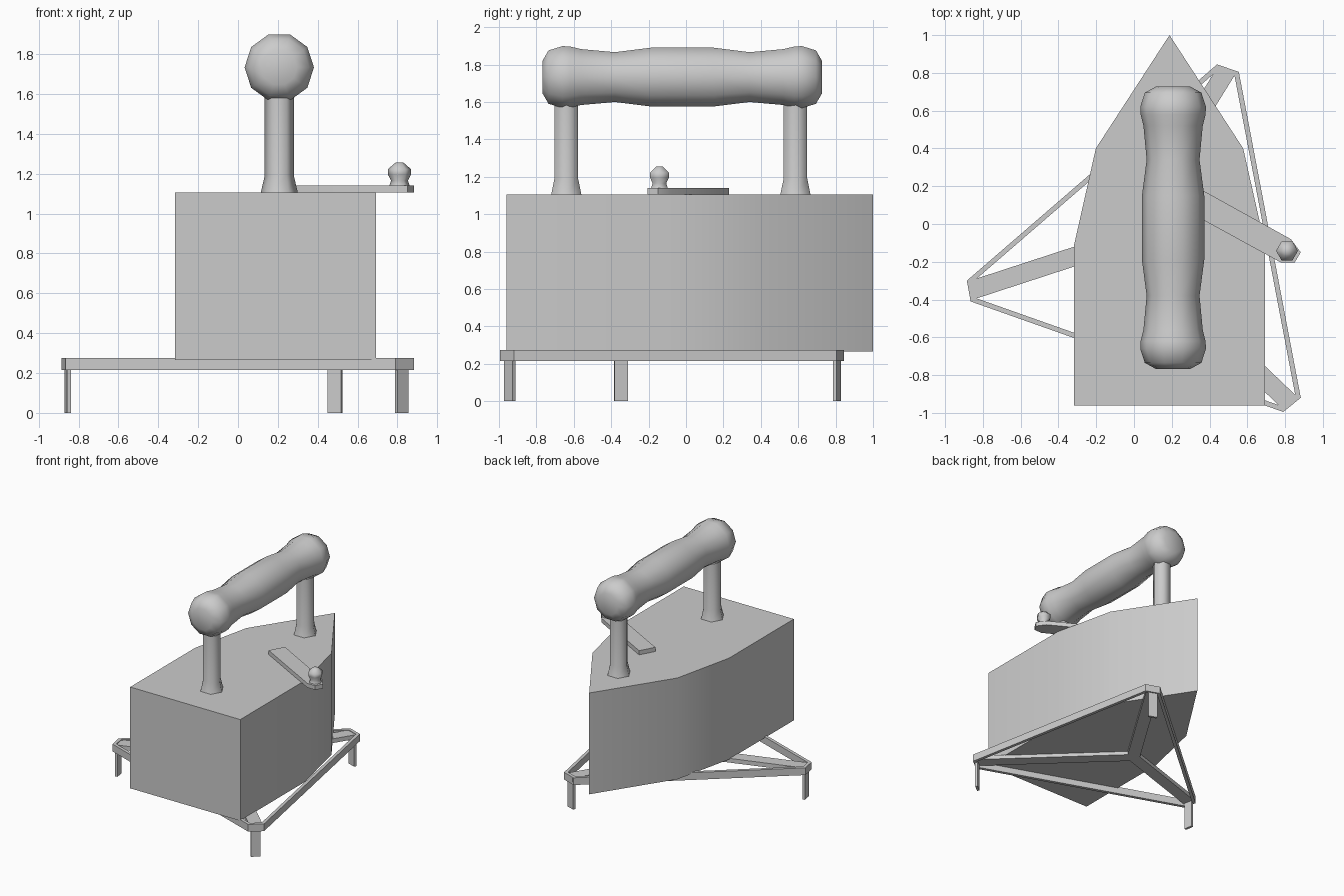
import bpy
import bmesh
from math import cos, sin, radians, tau
from mathutils import Vector, Matrix

if "Cube" in bpy.data.objects:
    bpy.data.objects.remove(bpy.data.objects["Cube"])


def finish(name, bm, angle):
    bmesh.ops.recalc_face_normals(bm, faces=bm.faces)
    me = bpy.data.meshes.new(name)
    bm.to_mesh(me)
    bm.free()
    ob = bpy.data.objects.new(name, me)
    bpy.context.collection.objects.link(ob)
    bpy.ops.object.select_all(action='DESELECT')
    ob.select_set(True)
    bpy.context.view_layer.objects.active = ob
    bpy.ops.object.shade_smooth_by_angle(angle=radians(angle))
    return ob


def prism(name, outline, z0, z1, angle=30):
    bm = bmesh.new()
    low, high = [[bm.verts.new((x, y, z)) for x, y in outline] for z in (z0, z1)]
    n = len(outline)
    bm.faces.new(low)
    bm.faces.new(high)
    for i in range(n):
        j = (i + 1) % n
        bm.faces.new((low[i], low[j], high[j], high[i]))
    return finish(name, bm, angle)


def turned(name, profile, sides, matrix, angle=65):
    """Closed lathe; profile is (radius, height) along local z."""
    bm = bmesh.new()
    rings = [[bm.verts.new((r * cos(tau * i / sides), r * sin(tau * i / sides), h))
              for i in range(sides)] for r, h in profile]
    for a, b in zip(rings, rings[1:]):
        for i in range(sides):
            j = (i + 1) % sides
            bm.faces.new((a[i], a[j], b[j], b[i]))
    bm.faces.new(rings[0])
    bm.faces.new(rings[-1])
    bm.transform(matrix)
    return finish(name, bm, angle)


def strip(a, b, width):
    """Outline of a straight flat bar from a to b."""
    d = (b - a).normalized()
    side = Vector((-d.y, d.x)) * width / 2
    return [a - side, b - side, b + side, a + side]


# Iron body, symmetric about its long axis
CX = 0.188
half = [(0.39, 0.40), (0.505, -0.11), (0.505, -0.96)]
outline = [(CX, 1.0)] + [(CX + x, y) for x, y in half]
outline += [(CX - x, y) for x, y in reversed(half)]
prism("iron_body", outline, 0.265, 1.105)

# Grip, turned along y
HX = 0.207
grip = [(0.09, -0.768), (0.15, -0.735), (0.174, -0.66), (0.172, -0.62), (0.157, -0.56),
        (0.14, -0.38), (0.165, -0.19), (0.165, 0.15), (0.14, 0.34), (0.157, 0.52),
        (0.172, 0.58), (0.174, 0.62), (0.15, 0.695), (0.09, 0.728)]
turned("grip", grip, 10, Matrix.Translation((HX, 0, 1.733)) @ Matrix.Rotation(radians(-90), 4, 'X'))

# Grip posts with flared bases
for name, y in (("front_post", -0.64), ("back_post", 0.585)):
    turned(name, [(0.093, 1.105), (0.073, 1.19), (0.073, 1.65)], 6,
           Matrix.Translation((HX, y, 0)))

# Latch lever and its knob
prism("latch_lever", [(0.204, 0.11), (0.78, -0.205), (0.85, -0.205), (0.883, -0.15),
                      (0.83, -0.08), (0.27, 0.23)], 1.105, 1.14)
turned("latch_knob", [(0.052, 1.138), (0.042, 1.165), (0.058, 1.195), (0.058, 1.222),
                      (0.03, 1.247), (0.02, 1.255)], 6, Matrix.Translation((0.81, -0.142, 0)))

# Trivet rim: thin band around a clipped triangle
rim = [Vector(p) for p in ((-0.885, -0.30), (-0.865, -0.41), (0.79, -0.995),
                           (0.883, -0.92), (0.555, 0.805), (0.44, 0.845))]
T = 0.026
n = len(rim)
inner = []
for i in range(n):
    d0 = (rim[i] - rim[i - 1]).normalized()
    d1 = (rim[(i + 1) % n] - rim[i]).normalized()
    n0, n1 = Vector((-d0.y, d0.x)), Vector((-d1.y, d1.x))
    inner.append(rim[i] + (n0 + n1) * T / (1 + n0.dot(n1)))
bm = bmesh.new()
loops = [[bm.verts.new((p.x, p.y, z)) for p in pts]
         for pts, z in ((rim, 0.215), (rim, 0.275), (inner, 0.275), (inner, 0.215))]
for k in range(4):
    a, b = loops[k], loops[(k + 1) % 4]
    for i in range(n):
        j = (i + 1) % n
        bm.faces.new((a[i], a[j], b[j], b[i]))
finish("trivet_rim", bm, 30)

# Trivet arms meeting at a hub, and a flat foot at each corner
hub = Vector((-0.07, -0.092))
for k, name in enumerate(("left", "right", "back")):
    a, b = rim[2 * k], rim[2 * k + 1]
    mid = (a + b) / 2
    inward = (hub - mid).normalized()
    prism(name + "_arm", strip(hub, mid + inward * 0.01, 0.1), 0.235, 0.27)
    along = (b - a).normalized() * 0.036
    c = mid + inward * 0.022
    prism(name + "_foot", strip(c - along, c + along, 0.02), 0, 0.23)
